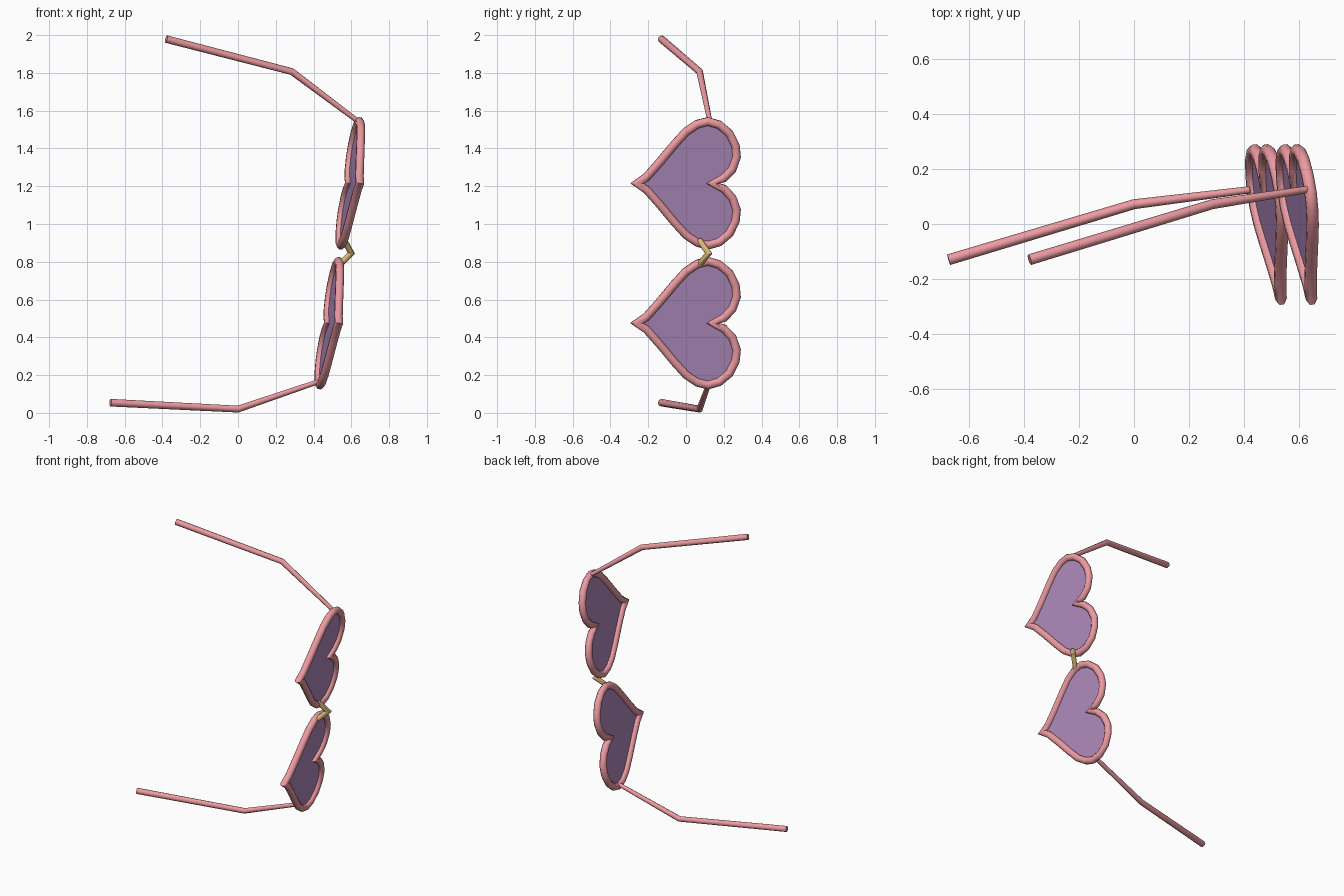
import bpy, bmesh, math
from mathutils import Vector

if "Cube" in bpy.data.objects:
    bpy.data.objects.remove(bpy.data.objects["Cube"])


def material(name, color):
    m = bpy.data.materials.new(name)
    m.diffuse_color = (*color, 1)
    m.use_nodes = True
    m.node_tree.nodes["Principled BSDF"].inputs["Base Color"].default_value = m.diffuse_color
    return m


PINK = material("pink_plastic", (0.85, 0.33, 0.36))
PURPLE = material("purple_glass", (0.42, 0.25, 0.5))
GOLD = material("gold_metal", (0.72, 0.5, 0.2))


def finish(bm, name, mat):
    bmesh.ops.recalc_face_normals(bm, faces=bm.faces)
    me = bpy.data.meshes.new(name)
    bm.to_mesh(me)
    bm.free()
    me.materials.append(mat)
    ob = bpy.data.objects.new(name, me)
    bpy.context.collection.objects.link(ob)
    return ob


def tube(name, path, radii, mat, closed=False, sides=8):
    """Mitred tube along a path that lies in one plane."""
    pts = [Vector(p) for p in path]
    n = len(pts)
    normal = Vector()
    for i in range(n):
        normal += pts[i].cross(pts[(i + 1) % n])
    normal.normalize()
    bm = bmesh.new()
    rings = []
    for i, p in enumerate(pts):
        before = pts[i - 1] if closed or i > 0 else None
        after = pts[(i + 1) % n] if closed or i < n - 1 else None
        d0 = (p - before).normalized() if before is not None else (after - p).normalized()
        d1 = (after - p).normalized() if after is not None else d0
        t = (d0 + d1).normalized()
        side = t.cross(normal) * min(1 / max(t.dot(d0), 0.1), 1.6)
        ring = []
        for k in range(sides):
            a = 2 * math.pi * (k + 0.5) / sides
            ring.append(bm.verts.new(p + radii[i] * (math.cos(a) * normal + math.sin(a) * side)))
        rings.append(ring)
    for i in range(n if closed else n - 1):
        a, b = rings[i], rings[(i + 1) % n]
        for k in range(sides):
            j = (k + 1) % sides
            bm.faces.new((a[k], a[j], b[j], b[k]))
    if not closed:
        bm.faces.new(rings[0])
        bm.faces.new(rings[-1])
    ob = finish(bm, name, mat)
    bpy.context.view_layer.objects.active = ob
    ob.select_set(True)
    bpy.ops.object.shade_smooth_by_angle(angle=math.radians(50))
    ob.select_set(False)
    return ob


def on_front(y, z):
    """Point on the tilted plane holding both lenses."""
    return Vector((0.593 + 0.15 * (z - 1.215) - 0.136 * (y - 0.12), y, z))


# Half heart outline (y, z from the heart axis), mirrored for the other lobe
HALF = [(-.26, 0), (-.21, .033), (-.14, .112), (-.06, .208), (0, .274), (.06, .314),
        (.115, .328), (.175, .311), (.23, .265), (.262, .2), (.268, .14),
        (.245, .075), (.2, .028), (.142, 0)]
HEART = HALF + [(y, -z) for y, z in HALF[-2:0:-1]]

for label, zc in (("left", 0.475), ("right", 1.215)):
    pts = [on_front(y, zc + z) for y, z in HEART]
    tube(label + "_heart_frame", pts, [0.023] * len(pts), PINK, closed=True)
    # Lens: two halves meeting along the heart axis
    bm = bmesh.new()
    vs = [bm.verts.new(p) for p in pts]
    h = len(HALF)
    bm.faces.new(vs[:h])
    bm.faces.new(vs[h - 1:] + vs[:1])
    finish(bm, label + "_lens", PURPLE)

# Bridge between the lenses
tube("bridge", [(0.562, 0.07, 0.915), (0.6, 0.12, 0.845), (0.54, 0.07, 0.785)],
     [0.016] * 3, GOLD)

# Temple arms, slimmer toward the hinge
ARM = [0.013, 0.018, 0.02]
tube("right_arm", [(0.627, 0.125, 1.55), (0.285, 0.072, 1.807), (-0.38, -0.13, 1.979)], ARM, PINK)
tube("left_arm", [(0.425, 0.125, 0.165), (0.0, 0.072, 0.02), (-0.675, -0.13, 0.054)], ARM, PINK)
